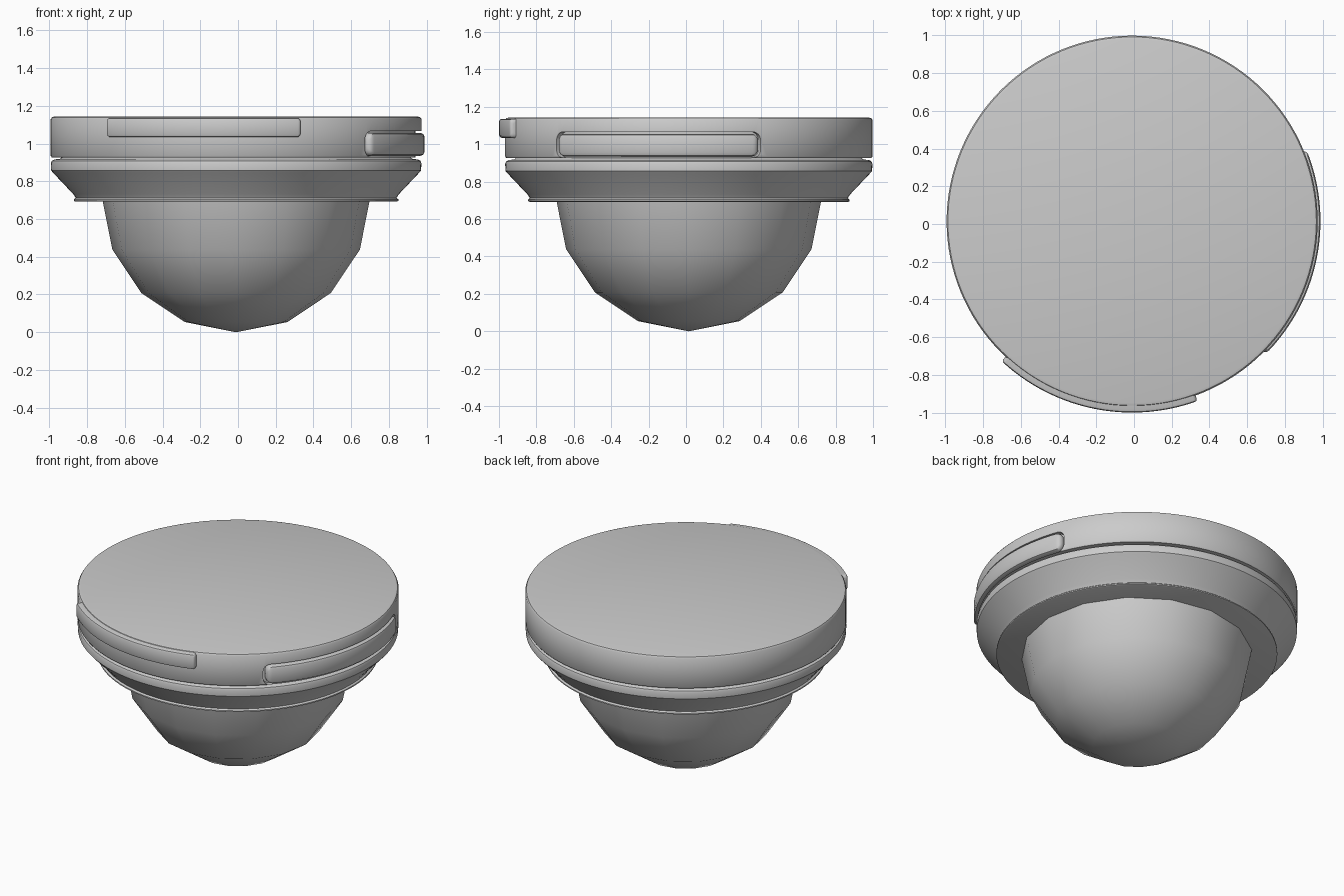
import bpy, bmesh, math
from mathutils import Matrix

if "Cube" in bpy.data.objects:
    bpy.data.objects.remove(bpy.data.objects["Cube"])

CX, CY = -0.01, 0.015          # axis of the round body
R = 0.983


def finish(bm, name, angle=35):
    bmesh.ops.recalc_face_normals(bm, faces=bm.faces[:])
    me = bpy.data.meshes.new(name)
    bm.to_mesh(me)
    bm.free()
    ob = bpy.data.objects.new(name, me)
    bpy.context.collection.objects.link(ob)
    ob.location = (CX, CY, 0)
    smooth(ob, angle)
    return ob


def smooth(ob, angle=35):
    bpy.ops.object.select_all(action='DESELECT')
    ob.select_set(True)
    bpy.context.view_layer.objects.active = ob
    bpy.ops.object.shade_smooth_by_angle(angle=math.radians(angle))


def lathe(name, profile, steps=128):
    bm = bmesh.new()
    vs = [bm.verts.new((r, 0, z)) for r, z in profile]
    es = [bm.edges.new(p) for p in zip(vs, vs[1:])]
    bmesh.ops.spin(bm, geom=vs + es, cent=(0, 0, 0), axis=(0, 0, 1),
                   angle=2 * math.pi, steps=steps)
    bmesh.ops.remove_doubles(bm, verts=bm.verts[:], dist=1e-4)
    return finish(bm, name)


def arc_pad(name, a0, a1, z0, z1, r_in, r_out, corner, bev):
    """Curved bar with rounded ends that follows the rim."""
    half, mid = (z1 - z0) / 2, (z0 + z1) / 2
    a0, a1 = math.radians(a0), math.radians(a1)
    ends = [corner * (1 - math.cos(math.pi / 2 * i / 6)) for i in range(7)]
    n = 36
    angles = [a0 + e for e in ends[:-1]]
    angles += [a0 + corner + (a1 - a0 - 2 * corner) * i / n for i in range(n + 1)]
    angles += [a1 - e for e in ends[-2::-1]]
    bm = bmesh.new()
    rings = []
    for a in angles:
        d = max(0, corner - min(a - a0, a1 - a))
        h = half - corner + math.sqrt(max(0, corner ** 2 - d ** 2))
        ro = r_out - bev * (d / corner) ** 4
        sec = [(r_in, -h), (ro - bev, -h), (ro - bev * .3, -h + bev * .3 * (h > bev)),
               (ro, -max(h - bev, h * .3)), (ro, max(h - bev, h * .3)),
               (ro - bev * .3, h - bev * .3 * (h > bev)), (ro - bev, h), (r_in, h)]
        rings.append([bm.verts.new((r * math.cos(a), r * math.sin(a), mid + z))
                      for r, z in sec])
    for p, q in zip(rings, rings[1:]):
        for i in range(8):
            j = (i + 1) % 8
            bm.faces.new((p[i], p[j], q[j], q[i]))
    bm.faces.new(rings[0])
    bm.faces.new(rings[-1])
    return finish(bm, name, 40)


# Flat cap disc, closed underneath
cap = lathe("cap_disc", [(0, 1.143), (0.962, 1.143), (0.976, 1.139), (R, 1.128),
                         (R, 0.936), (0.977, 0.927), (0.92, 0.925), (0, 0.925)])

# Slot in the cap's right rim
cutter = arc_pad("slot_cutter", -46, 23, 0.927, 1.066, 0.95, 1.1, 0.045, 0.005)
cut = cap.modifiers.new("slot", 'BOOLEAN')
cut.operation, cut.solver, cut.object = 'DIFFERENCE', 'EXACT', cutter
cutter.hide_render = True
cutter.hide_set(True)
bpy.context.view_layer.objects.active = cap
bpy.ops.object.modifier_apply(modifier="slot")
bpy.data.objects.remove(cutter)
smooth(cap)

# Bar sitting in the slot, and the lip over the front
arc_pad("side_bar", -45, 22.3, 0.935, 1.056, 0.93, 0.998, 0.04, 0.02)
arc_pad("front_lip", -133, -70, 1.034, 1.136, 0.93, 1.014, 0.02, 0.014)

# Tapered ring below the cap
lathe("lower_ring", [(0.92, 0.93), (0.935, 0.918), (0.962, 0.916), (0.977, 0.908),
                     (0.982, 0.895), (0.98, 0.857), (0.97, 0.845), (0.863, 0.732),
                     (0.85, 0.712), (0.86, 0.704), (0.86, 0.696), (0.852, 0.692),
                     (0, 0.692)])

# Faceted lower dome, half of a 16-sided sphere
bm = bmesh.new()
bmesh.ops.create_uvsphere(bm, u_segments=16, v_segments=8, radius=0.71,
                          matrix=Matrix.Translation((0, 0, 0.71)))
bmesh.ops.delete(bm, geom=[v for v in bm.verts if v.co.z > 0.72], context='VERTS')
finish(bm, "dome", 60)
